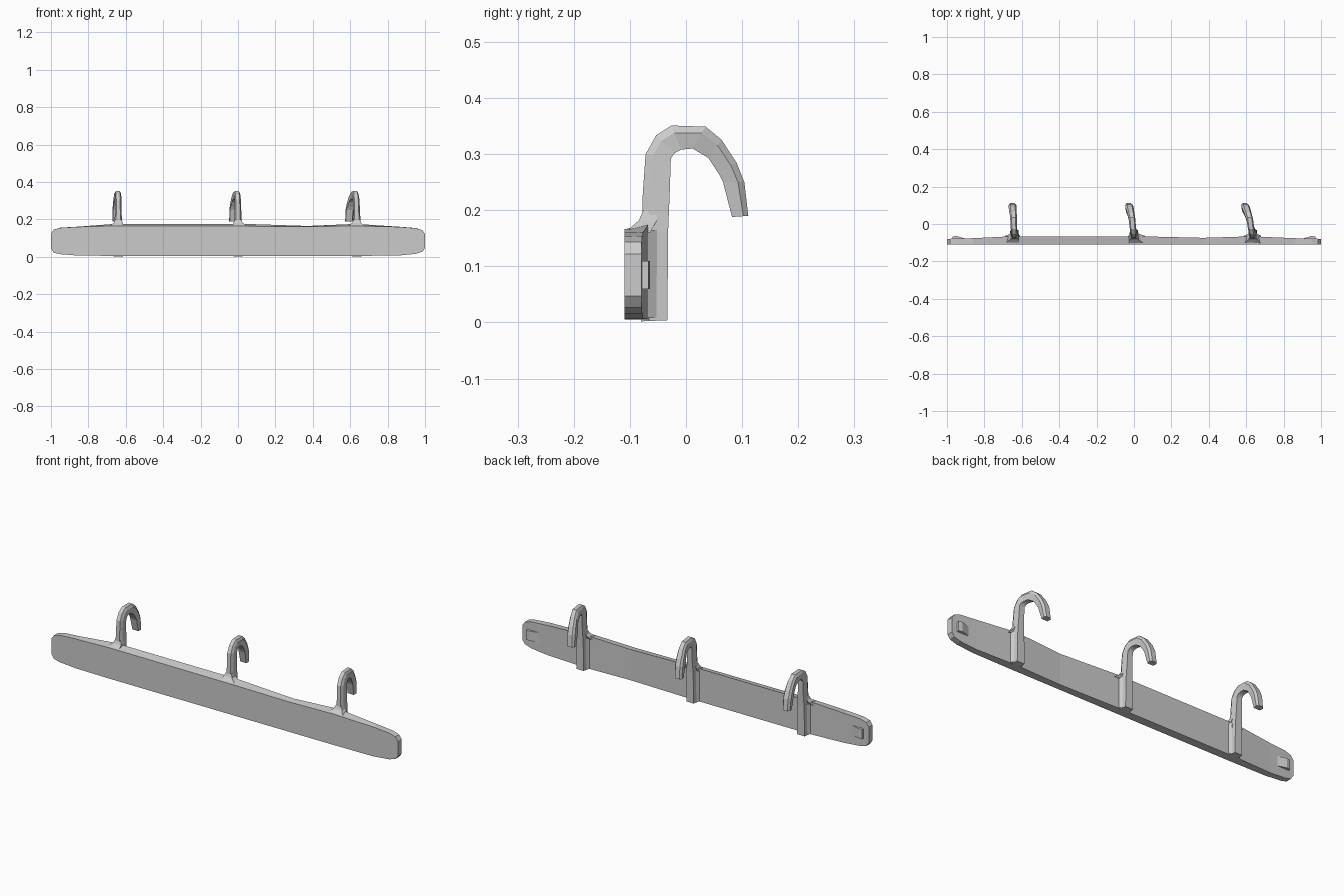
import bpy, bmesh


def loft(name, rings):
    """Skin a closed solid through rings of equal point count."""
    bm = bmesh.new()
    loops = [[bm.verts.new(p) for p in ring] for ring in rings]
    n = len(loops[0])
    for a, b in zip(loops, loops[1:]):
        for i in range(n):
            j = (i + 1) % n
            bm.faces.new((a[i], a[j], b[j], b[i]))
    bm.faces.new(loops[0])
    bm.faces.new(loops[-1])
    bmesh.ops.recalc_face_normals(bm, faces=bm.faces)
    mesh = bpy.data.meshes.new(name)
    bm.to_mesh(mesh)
    bm.free()
    obj = bpy.data.objects.new(name, mesh)
    bpy.context.collection.objects.link(obj)
    return obj


# Back plate: x, bottom z, front top z, back top z, back y
FRONT = -0.105
stations = [
    (-1.00, 0.045, 0.125, 0.125, -0.079), (-0.985, 0.022, 0.145, 0.145, -0.079),
    (-0.95, 0.014, 0.155, 0.156, -0.078), (-0.86, 0.007, 0.160, 0.161, -0.076),
    (-0.66, 0.005, 0.166, 0.176, -0.066), (0.04, 0.005, 0.164, 0.176, -0.066),
    (0.37, 0.005, 0.161, 0.165, -0.074), (0.63, 0.005, 0.166, 0.176, -0.066),
    (0.86, 0.007, 0.160, 0.161, -0.076), (0.95, 0.016, 0.153, 0.154, -0.078),
    (0.985, 0.027, 0.143, 0.143, -0.079), (1.00, 0.047, 0.122, 0.122, -0.079),
]
loft("back_plate", [
    [(x, FRONT - 0.005, zb), (x, FRONT - 0.005, zf), (x, yb, zt), (x, yb, zb)]
    for x, zb, zf, zt, yb in stations])

# Hook profile: outer (y, z), inner (y, z), half width, sideways drift 0-1
profile = [
    ((-0.080, 0.002), (-0.033, 0.004), 0.025, 0.0),
    ((-0.079, 0.160), (-0.032, 0.160), 0.022, 0.0),
    ((-0.077, 0.230), (-0.029, 0.230), 0.018, 0.0),
    ((-0.072, 0.300), (-0.027, 0.292), 0.017, 0.05),
    ((-0.053, 0.334), (-0.020, 0.302), 0.017, 0.12),
    ((-0.026, 0.351), (-0.009, 0.308), 0.017, 0.22),
    ((0.035, 0.349), (0.012, 0.310), 0.018, 0.40),
    ((0.063, 0.326), (0.040, 0.293), 0.019, 0.60),
    ((0.090, 0.285), (0.058, 0.266), 0.021, 0.80),
    ((0.104, 0.250), (0.066, 0.250), 0.022, 0.90),
    ((0.111, 0.190), (0.082, 0.188), 0.020, 1.0),
]


def hook_ring(x0, drift, station):
    """Six-sided section with chamfered outer corners."""
    (oy, oz), (iy, iz), w, t = station
    x = x0 + drift * t
    points = [(-0.6, 0), (0.6, 0), (1, 0.3), (0.85, 1), (-0.85, 1), (-1, 0.3)]
    return [(x + w * u, oy + (iy - oy) * v, oz + (iz - oz) * v)
            for u, v in points]


# Hooks, each with a flared collar and a flared root behind the plate
for side, x, drift, flare_l, flare_r in (
        ("left", -0.64, -0.010, 0.05, 0.025),
        ("middle", 0.00, -0.027, 0.03, 0.06),
        ("right", 0.635, -0.042, 0.05, 0.045)):
    loft(side + "_hook", [hook_ring(x, drift, s) for s in profile])
    loft(side + "_collar", [
        [(x - flare_l, -0.109, 0.160), (x + flare_r, -0.109, 0.160),
         (x + flare_r, -0.064, 0.160), (x - flare_l, -0.064, 0.160)],
        [(x - 0.024, -0.084, 0.182), (x + 0.024, -0.084, 0.182),
         (x + 0.022, -0.052, 0.182), (x - 0.022, -0.052, 0.182)],
        [(x - 0.016, -0.076, 0.200), (x + 0.016, -0.076, 0.200),
         (x + 0.017, -0.052, 0.200), (x - 0.017, -0.052, 0.200)]])
    loft(side + "_root", [
        [(x - 0.034, -0.070, 0.008), (x + 0.034, -0.070, 0.008),
         (x + 0.034, -0.070, 0.165), (x - 0.034, -0.070, 0.165)],
        [(x - 0.023, -0.052, 0.008), (x + 0.023, -0.052, 0.008),
         (x + 0.021, -0.052, 0.165), (x - 0.021, -0.052, 0.165)]])

# Small wedge pads on the back near each end
for side, s in (("left", -1), ("right", 1)):
    loft(side + "_pad", [
        [(s * 0.895, -0.080, z), (s * 0.95, -0.064, z),
         (s * 0.97, -0.067, z), (s * 0.97, -0.080, z)]
        for z in (0.06, 0.11)])
